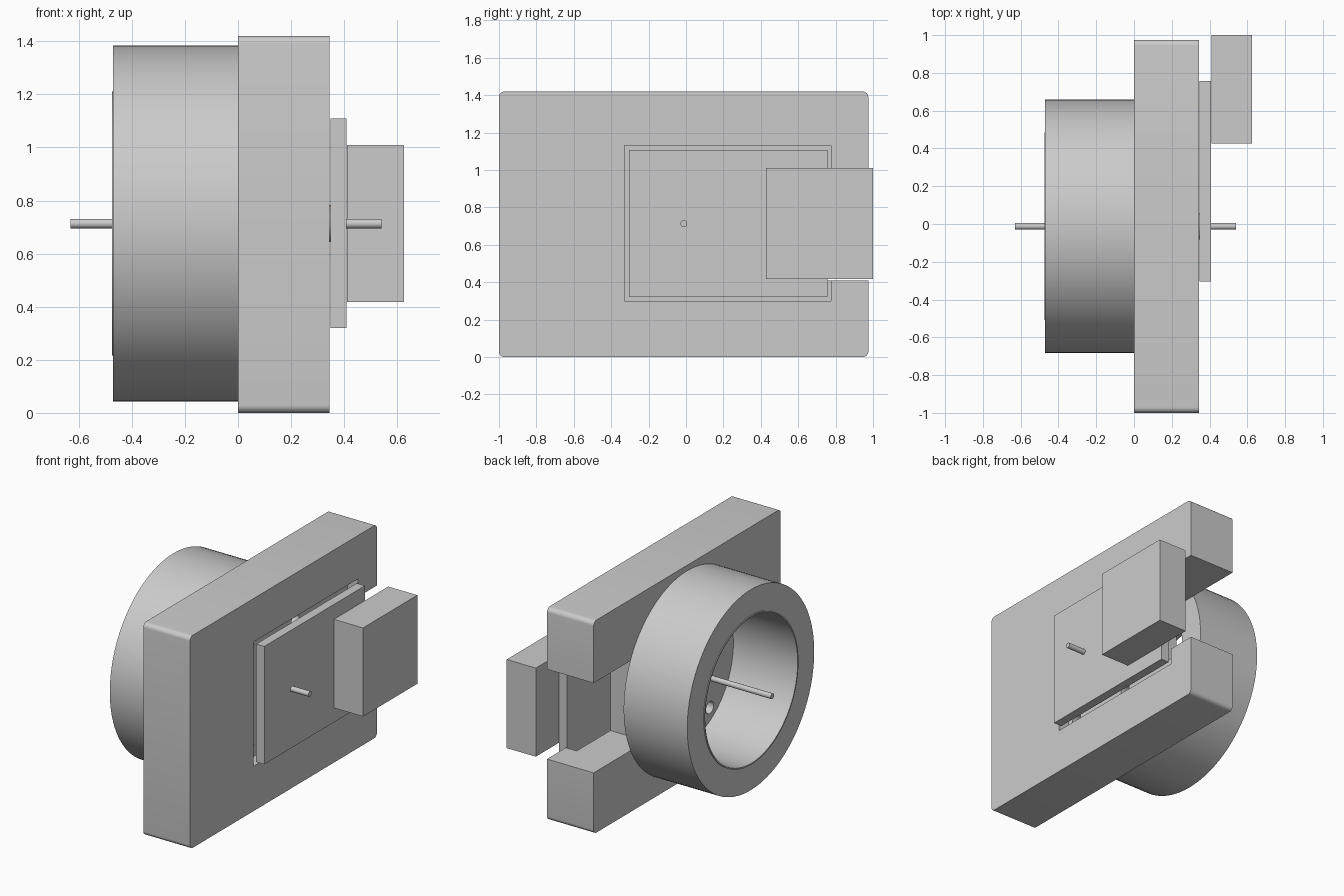
import bpy, bmesh, math
from mathutils import Matrix, Vector

cube = bpy.data.objects.get("Cube")
if cube:
    bpy.data.objects.remove(cube, do_unlink=True)

AXIS_Y, AXIS_Z = -0.012, 0.713

grey = bpy.data.materials.new("light_grey")
grey.use_nodes = True
colour = (0.6, 0.6, 0.6, 1)
grey.diffuse_color = colour
bsdf = next(n for n in grey.node_tree.nodes if n.type == 'BSDF_PRINCIPLED')
bsdf.inputs["Base Color"].default_value = colour


def finish(name, bm, smooth=False):
    bmesh.ops.recalc_face_normals(bm, faces=bm.faces)
    mesh = bpy.data.meshes.new(name)
    bm.to_mesh(mesh)
    bm.free()
    mesh.materials.append(grey)
    obj = bpy.data.objects.new(name, mesh)
    bpy.context.collection.objects.link(obj)
    if smooth:
        shade(obj)
    return obj


def shade(obj):
    bpy.ops.object.select_all(action='DESELECT')
    obj.select_set(True)
    bpy.context.view_layer.objects.active = obj
    bpy.ops.object.shade_smooth_by_angle(angle=math.radians(30))


def box(name, x, y, z, radius=0):
    """Box between ranges; optional rounding of the edges along x."""
    bm = bmesh.new()
    bmesh.ops.create_cube(bm, size=1)
    for v in bm.verts:
        v.co = Vector([r[0] + (c + 0.5) * (r[1] - r[0])
                       for c, r in zip(v.co, (x, y, z))])
    if radius:
        edges = [e for e in bm.edges
                 if abs(e.verts[0].co.x - e.verts[1].co.x) > 0.01]
        bmesh.ops.bevel(bm, geom=edges, offset=radius, segments=6,
                        profile=0.5, affect='EDGES')
    return finish(name, bm)


def rod(name, radius, x0, x1, y=AXIS_Y, z=AXIS_Z, sides=32):
    """Solid cylinder along x."""
    bm = bmesh.new()
    turn = (Matrix.Translation(((x0 + x1) / 2, y, z))
            @ Matrix.Rotation(math.pi / 2, 4, 'Y'))
    bmesh.ops.create_cone(bm, cap_ends=True, segments=sides, radius1=radius,
                          radius2=radius, depth=x1 - x0, matrix=turn)
    return finish(name, bm, True)


def tube(name, inner, outer, x0, x1, sides=96):
    """Hollow cylinder along x."""
    bm = bmesh.new()
    profile = [(x0, inner), (x0, outer), (x1, outer), (x1, inner)]
    rings = []
    for i in range(sides):
        a = 2 * math.pi * i / sides
        rings.append([bm.verts.new((x, AXIS_Y + r * math.cos(a),
                                    AXIS_Z + r * math.sin(a)))
                      for x, r in profile])
    for i in range(sides):
        a, b = rings[i], rings[(i + 1) % sides]
        for j in range(4):
            k = (j + 1) % 4
            bm.faces.new((a[j], a[k], b[k], b[j]))
    return finish(name, bm, True)


def cut(target, cutters):
    """Subtract the cutters, bake the result and remove them."""
    for c in cutters:
        c.hide_render = True
        mod = target.modifiers.new("cut", 'BOOLEAN')
        mod.operation = 'DIFFERENCE'
        mod.solver = 'EXACT'
        mod.object = c
    bpy.context.view_layer.update()
    graph = bpy.context.evaluated_depsgraph_get()
    mesh = bpy.data.meshes.new_from_object(target.evaluated_get(graph))
    target.modifiers.clear()
    target.data = mesh
    for c in cutters:
        bpy.data.objects.remove(c, do_unlink=True)


# Housing slab with shallow pocket, open end slot and four bolt holes
housing = box("housing", (0, 0.345), (-1, 0.975), (0, 1.42), 0.03)
cutters = [
    box("pocket_cutter", (0.265, 0.5), (-0.33, 0.775), (0.30, 1.13)),
    box("slot_cutter", (-0.1, 0.6), (0.42, 1.1), (0.41, 1.01)),
]
for sy in (-1, 1):
    for sz in (-1, 1):
        cutters.append(rod("hole_cutter", 0.04, -0.1, 0.4,
                           AXIS_Y + sy * 0.24, AXIS_Z + sz * 0.335))
cut(housing, cutters)
shade(housing)

# Round collar on the -x side, with a thin liner
tube("collar", 0.495, 0.67, -0.47, 0)
tube("collar_liner", 0.488, 0.497, -0.475, 0)

# Shaft, hub and cover plate
rod("shaft", 0.018, -0.63, 0.54)
rod("hub", 0.07, 0.26, 0.35)
box("cover_plate", (0.348, 0.408), (-0.305, 0.757), (0.32, 1.108))

# Block mounted on the cover plate
box("connector_block", (0.41, 0.625), (0.427, 1.0), (0.418, 1.01))
